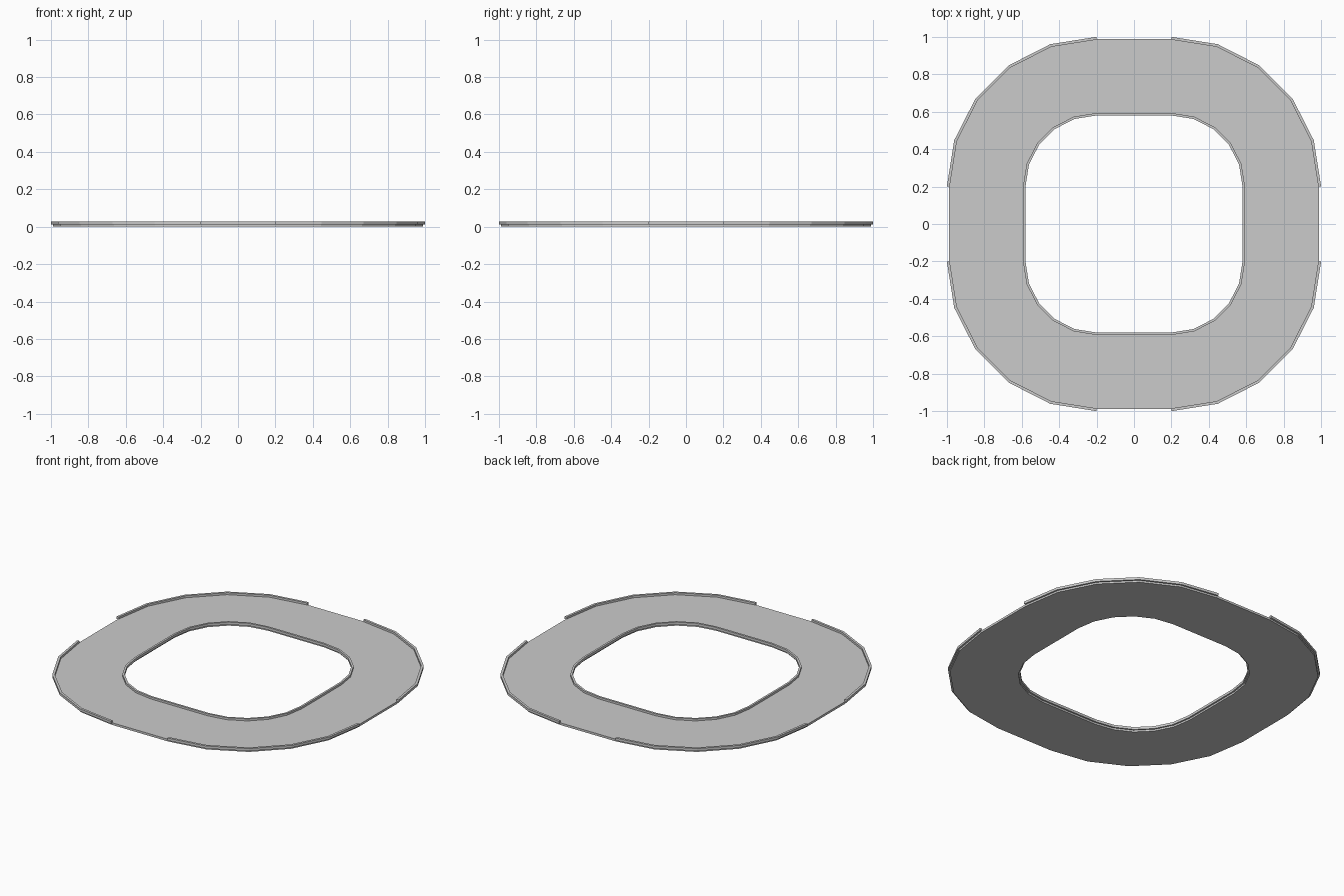
import bpy, math

if "Cube" in bpy.data.objects:
    bpy.data.objects.remove(bpy.data.objects["Cube"])

C, N = 0.2, 5          # corner centre offset, segments per quarter turn


def corner(r, k):
    """Points of one rounded corner (quarter k) at radius r."""
    mid = math.radians(90 * k + 45)
    cx = math.copysign(C, math.cos(mid))
    cy = math.copysign(C, math.sin(mid))
    angles = [math.radians(90 * (k + i / N)) for i in range(N + 1)]
    return [(cx + r * math.cos(a), cy + r * math.sin(a)) for a in angles]


def band(name, inner, outer, z0, z1, closed):
    """Solid flat strip between two outlines, ring-shaped or capped at both ends."""
    verts, n = [], len(inner)
    for (ix, iy), (ox, oy) in zip(inner, outer):
        verts += [(ix, iy, z0), (ox, oy, z0), (ox, oy, z1), (ix, iy, z1)]
    faces = []
    for i in range(n if closed else n - 1):
        a, b = 4 * i, 4 * ((i + 1) % n)
        for j in range(4):
            k = (j + 1) % 4
            faces.append((a + j, a + k, b + k, b + j)[::-1])
    if not closed:
        e = 4 * (n - 1)
        faces += [(0, 1, 2, 3), (e + 3, e + 2, e + 1, e)]
    mesh = bpy.data.meshes.new(name)
    mesh.from_pydata(verts, [], faces)
    mesh.update()
    obj = bpy.data.objects.new(name, mesh)
    bpy.context.collection.objects.link(obj)
    # consistent outward normals
    import bmesh
    bm = bmesh.new()
    bm.from_mesh(mesh)
    bmesh.ops.recalc_face_normals(bm, faces=bm.faces)
    bm.to_mesh(mesh)
    bm.free()
    return obj


def loop(r):
    return [p for k in range(4) for p in corner(r, k)]


# Flat road surface
band("road_surface", loop(0.39), loop(0.789), 0.0, 0.014, True)

# Continuous inner kerb, overhanging the hole slightly
band("inner_kerb", loop(0.38), loop(0.393), 0.011, 0.027, True)

# Outer kerbs on the four corners only
for k in range(4):
    band(f"outer_kerb_{k + 1}", corner(0.785, k), corner(0.8, k), 0.011, 0.027, False)
